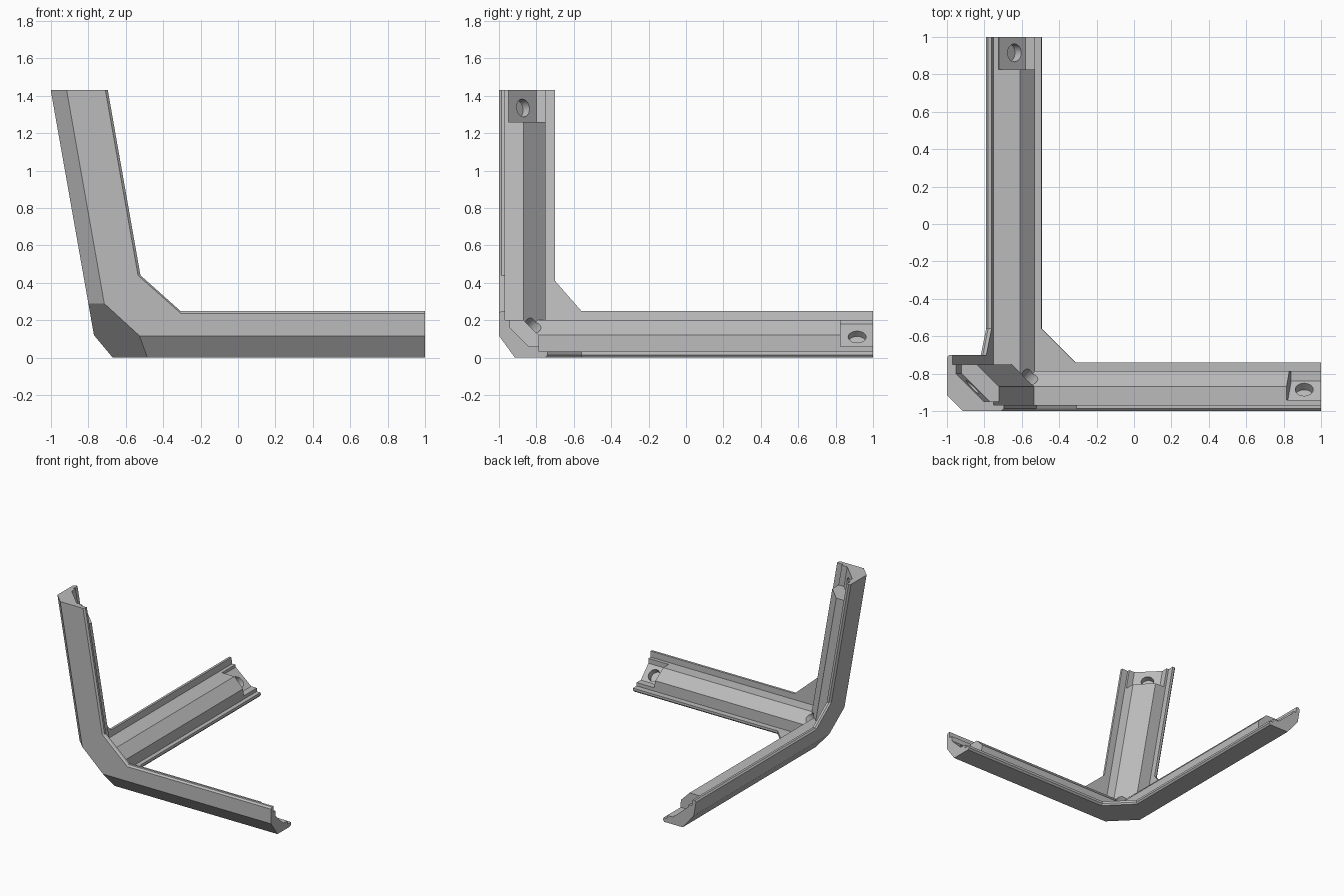
import bpy, bmesh
from mathutils import Vector, Matrix

LEAN = 0.1763      # the upright arm leans 10 degrees outwards
CORNER = Vector((-0.749, -1, 0))

cube = bpy.data.objects.get("Cube")
if cube:
    bpy.data.objects.remove(cube, do_unlink=True)

gray = bpy.data.materials.new("plain gray")
gray.use_nodes = True
gray.diffuse_color = (0.5, 0.5, 0.5, 1)
gray.node_tree.nodes["Principled BSDF"].inputs["Base Color"].default_value = (0.5, 0.5, 0.5, 1)


def place(axis, a, b, d):
    """Corner coordinates to world; d runs along the axis."""
    u, v, w = {"u": (d, a, b), "v": (a, d, b), "w": (a, b, d)}[axis]
    return CORNER + Vector((u - LEAN * w, v, w))


def add_object(name, bm):
    bmesh.ops.recalc_face_normals(bm, faces=bm.faces)
    mesh = bpy.data.meshes.new(name)
    bm.to_mesh(mesh)
    bm.free()
    mesh.materials.append(gray)
    obj = bpy.data.objects.new(name, mesh)
    bpy.context.scene.collection.objects.link(obj)
    return obj


def loft(name, axis, rings):
    """Solid through rings given as (outline, position along axis)."""
    bm = bmesh.new()
    loops = [[bm.verts.new(place(axis, a, b, d)) for a, b in pts] for pts, d in rings]
    for low, high in zip(loops, loops[1:]):
        for i in range(len(low)):
            j = (i + 1) % len(low)
            bm.faces.new((low[i], low[j], high[j], high[i]))
    bm.faces.new(loops[0])
    bm.faces.new(loops[-1])
    return add_object(name, bm)


def plate(name, axis, long_a, long_b, wide_a, wide_b, gusset_a, gusset_b):
    """L-shaped wall with a gusset and a beveled outer rim."""
    c = 0.013

    def outline(s):
        return [(0, 0), (long_a, 0), (long_a, wide_b - s), (gusset_a, wide_b - s),
                (wide_a - s, gusset_b), (wide_a - s, long_b), (0, long_b)]
    return loft(name, axis, [(outline(c), 0), (outline(0), c), (outline(0), 0.032)])


def half_space(name, point, normal):
    """Big block that removes everything beyond a plane."""
    bm = bmesh.new()
    turn = Vector(normal).to_track_quat("Z", "Y").to_matrix().to_4x4()
    bmesh.ops.create_cube(bm, size=6, matrix=Matrix.Translation(point) @ turn @ Matrix.Translation((0, 0, 3)))
    return add_object(name, bm)


def drill(name, point, axis, radius, depth):
    """Blind round hole entering against the axis."""
    bm = bmesh.new()
    turn = Vector(axis).to_track_quat("Z", "Y").to_matrix().to_4x4()
    length = depth + 0.12
    bmesh.ops.create_cone(bm, cap_ends=True, segments=24, radius1=radius, radius2=radius, depth=length,
                          matrix=Matrix.Translation(point) @ turn @ Matrix.Translation((0, 0, length / 2 - depth)))
    return add_object(name, bm)


# Walls
bracket = plate("corner_bracket", "v", 2, 1.6, 0.305, 0.25, 0.485, 0.44)
solids = [
    plate("left_wall", "u", 2.2, 1.6, 0.30, 0.25, 0.44, 0.41),
    plate("floor_wall", "w", 2, 2.2, 0.26, 0.26, 0.44, 0.44),
]

# Thick inner ribs with a chamfered inside corner
s = 0.01
rib_sections = {
    "u": ([(s, s), (0.213, s), (0.213, 0.12), (0.13, 0.2), (s, 0.2)], 2),
    "v": ([(s, s), (0.222, s), (0.24, 0.12), (0.174, 0.2), (s, 0.2)], 2.2),
    "w": ([(s, s), (0.25, s), (0.25, 0.13), (0.13, 0.25), (s, 0.25)], 1.6),
}
for axis, (section, length) in rib_sections.items():
    solids.append(loft("rib_" + axis, axis, [(section, s), (section, length - s)]))

# Pockets at the arm ends: (side, shelf start, shelf height, from, to)
cuts = []
for axis, inset, run, start, end in (("u", 0.06, 0.16, 1.6, 2.3), ("v", 0.06, 0.18, 1.825, 2.3),
                                     ("w", 0.05, 0.2, 1.26, 1.8)):
    section = [(inset, 0.4), (inset, run), (run, inset), (0.4, inset), (0.4, 0.4)]
    cuts.append(loft("pocket_" + axis, axis, [(section, start), (section, end)]))

# Screw holes
cuts += [
    drill("front_arm_hole", (0.91, -0.885, 0.105), (0, 1, 1), 0.048, 0.05),
    drill("side_arm_hole", (-0.635, 0.915, 0.115), (1, 0, 1), 0.048, 0.05),
    drill("upright_hole", (-0.862, -0.87, 1.335), (1, 1, LEAN), 0.048, 0.05),
    drill("corner_hole", (-0.57, -0.83, 0.16), (1, 1, 1), 0.045, 0.07),
]

# Outer chamfers, corner facet and arm ends
cuts += [half_space("trim", point, normal) for point, normal in (
    ((0, -1, 0.117), (0, -0.117, -0.085)),
    ((-0.77, 0, 0.12), (-0.12, 0, -0.1)),
    ((-0.664, -1, 0), (-1, -1, -LEAN)),
    ((-0.71, -1, 0.285), (-1, -1, -1.09)),
    ((1, 0, 0), (1, 0, 0)),
    ((0, 1, 0), (0, 1, 0)),
    ((0, 0, 1.43), (0, 0, 1)),
)]

# Join and carve everything into one bracket
for helper, operation in [(o, "UNION") for o in solids] + [(o, "DIFFERENCE") for o in cuts]:
    mod = bracket.modifiers.new(helper.name, "BOOLEAN")
    mod.operation = operation
    mod.solver = "EXACT"
    mod.object = helper
    helper.hide_render = True
bpy.context.view_layer.update()
graph = bpy.context.evaluated_depsgraph_get()
finished = bpy.data.meshes.new_from_object(bracket.evaluated_get(graph))
bracket.modifiers.clear()
bracket.data = finished
finished.materials.clear()
finished.materials.append(gray)
for helper in solids + cuts:
    bpy.data.objects.remove(helper, do_unlink=True)

# Smooth the hole walls, keep all other edges sharp
bpy.ops.object.select_all(action="DESELECT")
bracket.select_set(True)
bpy.context.view_layer.objects.active = bracket
bpy.ops.object.shade_smooth_by_angle(angle=0.35)
